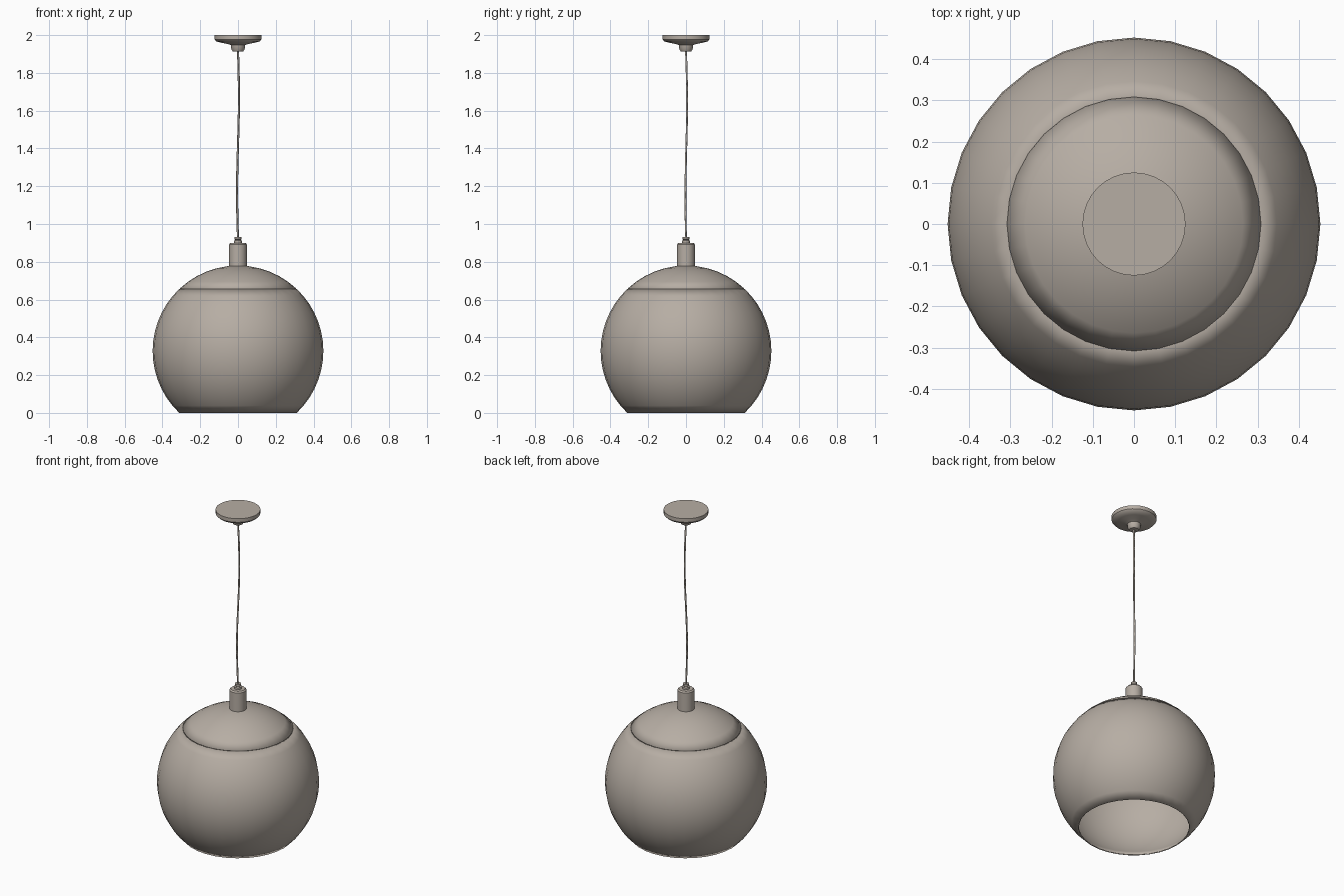
import bpy
import bmesh
from math import sin, cos, pi, asin, acos

cube = bpy.data.objects.get("Cube")
if cube:
    bpy.data.objects.remove(cube, do_unlink=True)

# One warm grey finish for the whole lamp
mat = bpy.data.materials.new("warm_grey")
mat.use_nodes = True
colour = (0.47, 0.42, 0.37, 1)
mat.diffuse_color = colour
mat.node_tree.nodes["Principled BSDF"].inputs["Base Color"].default_value = colour


def lathe(name, profile, sides, thickness=0, angle=40):
    """Turn a radius/height profile around z."""
    bm = bmesh.new()
    verts = [bm.verts.new((r, 0, z)) for r, z in profile]
    edges = [bm.edges.new(pair) for pair in zip(verts, verts[1:])]
    bmesh.ops.spin(bm, geom=verts + edges, cent=(0, 0, 0), axis=(0, 0, 1),
                   angle=2 * pi, steps=sides, use_duplicate=False)
    bmesh.ops.remove_doubles(bm, verts=bm.verts, dist=0.0002)
    bmesh.ops.recalc_face_normals(bm, faces=bm.faces)
    mesh = bpy.data.meshes.new(name)
    bm.to_mesh(mesh)
    bm.free()
    mesh.materials.append(mat)
    obj = bpy.data.objects.new(name, mesh)
    bpy.context.collection.objects.link(obj)
    bpy.ops.object.select_all(action="DESELECT")
    obj.select_set(True)
    bpy.context.view_layer.objects.active = obj
    bpy.ops.object.shade_smooth_by_angle(angle=angle * pi / 180)
    if thickness:
        solid = obj.modifiers.new("wall", "SOLIDIFY")
        solid.thickness = thickness
        solid.offset = -1
    return obj


def arc(start, end, steps):
    """Globe profile between two polar angles."""
    angles = [start + (end - start) * i / steps for i in range(steps + 1)]
    return [(RADIUS * sin(a), CENTRE + RADIUS * cos(a)) for a in angles]


# Globe shade, open below, with a separate cap above the seam
RADIUS, CENTRE = 0.452, 0.328
seam = asin(0.31 / RADIUS)
rim = acos(-CENTRE / RADIUS)
lathe("globe_shade", arc(seam, rim, 14), 32, 0.006)
lathe("shade_cap", arc(0, seam - 0.006, 6), 32, 0.006)

# Socket housing and cable grip
lathe("socket_housing", [(0, 0.77), (0.047, 0.77), (0.047, 0.892),
                         (0.040, 0.900), (0, 0.900)], 20)
lathe("cable_grip", [(0, 0.90), (0.020, 0.90), (0.020, 0.912), (0.014, 0.916),
                     (0.018, 0.920), (0.018, 0.930), (0, 0.930)], 12)

# Ceiling rose
lathe("ceiling_rose", [(0, 2.0), (0.125, 2.0), (0.125, 1.978), (0.115, 1.967),
                       (0.090, 1.960), (0.055, 1.953), (0.038, 1.947),
                       (0.035, 1.925), (0.027, 1.913), (0, 1.912)], 32)

# Slightly wavy hanging cord
curve = bpy.data.curves.new("cord", "CURVE")
curve.dimensions = "3D"
curve.bevel_depth = 0.0055
curve.bevel_resolution = 1
curve.use_fill_caps = True
spline = curve.splines.new("POLY")
count = 16
spline.points.add(count - 1)
for i, point in enumerate(spline.points):
    t = i / (count - 1)
    sway = 0.005 * sin(2 * pi * t)
    point.co = (-sway, -sway + 0.004 * (1 - t) * sin(pi * t), 0.92 + t, 1)
curve.materials.append(mat)
cord = bpy.data.objects.new("cord", curve)
bpy.context.collection.objects.link(cord)
